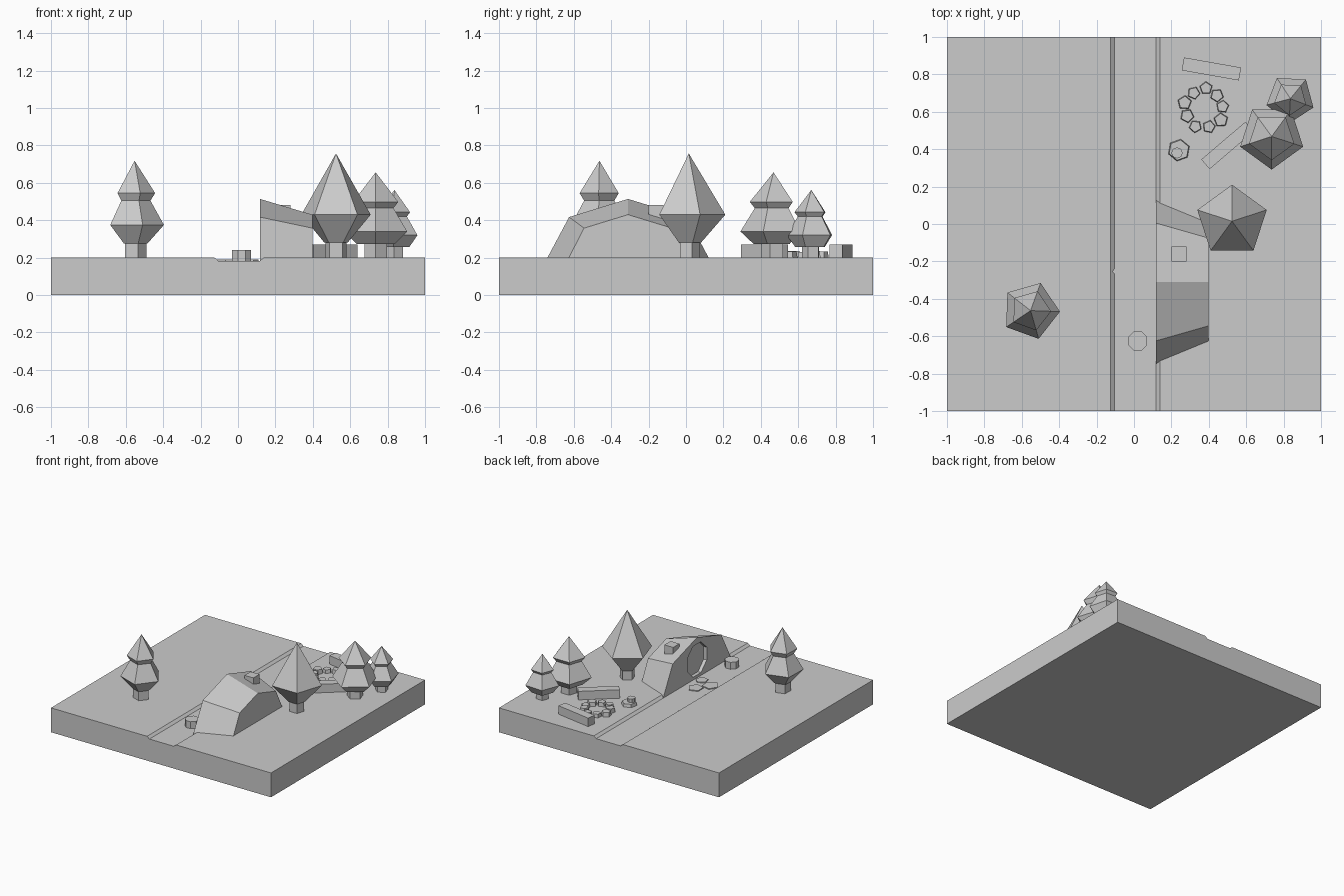
import bpy, bmesh, math, random
from mathutils import Vector, Matrix

random.seed(4)
cube = bpy.data.objects.get("Cube")
if cube:
    bpy.data.objects.remove(cube, do_unlink=True)

grey = bpy.data.materials.new("plain_grey")
grey.use_nodes = True
GREY = (0.6, 0.6, 0.6, 1)
grey.diffuse_color = GREY
grey.node_tree.nodes["Principled BSDF"].inputs["Base Color"].default_value = GREY


def finish(name, bm):
    bmesh.ops.recalc_face_normals(bm, faces=bm.faces)
    mesh = bpy.data.meshes.new(name)
    bm.to_mesh(mesh)
    bm.free()
    mesh.materials.append(grey)
    ob = bpy.data.objects.new(name, mesh)
    bpy.context.collection.objects.link(ob)
    return ob


def loft(name, rings):
    """Closed solid skinned through rings of equal point count."""
    bm = bmesh.new()
    loops = [[bm.verts.new(p) for p in ring] for ring in rings]
    for a, b in zip(loops, loops[1:]):
        for i in range(len(a)):
            j = (i + 1) % len(a)
            bm.faces.new((a[i], a[j], b[j], b[i]))
    bm.faces.new(loops[0][::-1])
    bm.faces.new(loops[-1])
    bmesh.ops.remove_doubles(bm, verts=bm.verts, dist=0.0005)
    return finish(name, bm)


def lathe(name, x, y, profile, sides, turn=0):
    """Faceted upright solid from (radius, height) pairs."""
    angles = [math.radians(turn) + math.tau * i / sides for i in range(sides)]
    return loft(name, [[(x + r * math.cos(a), y + r * math.sin(a), z) for a in angles]
                       for r, z in profile])


def box(name, centre, size, turn=0):
    bm = bmesh.new()
    m = Matrix.Translation(centre) @ Matrix.Rotation(math.radians(turn), 4, 'Z')
    bmesh.ops.create_cube(bm, size=1, matrix=m @ Matrix.Diagonal((*size, 1)))
    return finish(name, bm)


# Ground slab with a sunken path
section = [(-1, 0), (1, 0), (1, 0.2), (0.138, 0.2), (0.117, 0.183),
           (-0.105, 0.183), (-0.126, 0.2), (-1, 0.2)]
loft("ground", [[(x, y, z) for x, z in section] for y in (-1, 1)])

# Earth mound house, shrinking toward its rear
def arch(x, foot, knee, knee_z, top_z):
    mid = -0.31
    return [(x, mid - foot, 0.183), (x, mid - knee, knee_z), (x, mid, top_z),
            (x, mid + knee, knee_z), (x, mid + foot, 0.183)]

mound = loft("mound_house", [arch(0.117, 0.44, 0.315, 0.417, 0.514),
                             arch(0.397, 0.325, 0.235, 0.358, 0.43)])

# Recessed octagonal doorway
ring = [math.tau * (i + 0.5) / 8 for i in range(8)]
cutter = loft("doorway_cutter", [[(x, -0.31 + 0.137 * math.cos(a), 0.333 + 0.137 * math.sin(a))
                                  for a in ring] for x in (0.05, 0.145)])
cutter.hide_render = True
cutter.hide_viewport = True
cut = mound.modifiers.new("doorway", 'BOOLEAN')
cut.operation = 'DIFFERENCE'
cut.solver = 'EXACT'
cut.object = cutter

box("chimney", (0.24, -0.16, 0.42), (0.08, 0.08, 0.125))
lathe("barrel", 0.02, -0.625, [(0.055, 0.18), (0.055, 0.24)], 8, 22.5)

# Flat stepping stones before the door
for i, (x, y, r) in enumerate([(0.02, -0.15, 0.06), (-0.05, -0.25, 0.065), (0.06, -0.29, 0.05)]):
    lathe(f"stepping_stone_{i + 1}", x, y, [(r, 0.18), (r, 0.19)], 5, 40 * i)


# Trees: pentagonal trunks and crowns
def tree(name, x, y, turn, trunk, crown):
    lathe(name + "_trunk", x, y, [(trunk, 0.19), (trunk, crown[0][1] + 0.02)], 5, turn)
    lathe(name + "_crown", x, y, crown, 5, turn)

tree("cone_tree", 0.524, 0.015, 90, 0.058,
     [(0.065, 0.28), (0.195, 0.43), (0, 0.757)])
tree("left_tier_tree", -0.553, -0.463, -2, 0.063,
     [(0.07, 0.277), (0.157, 0.375), (0.085, 0.505), (0.11, 0.545), (0, 0.718)])
tree("large_tier_tree", 0.736, 0.468, -90, 0.063,
     [(0.105, 0.272), (0.177, 0.34), (0.1, 0.465), (0.127, 0.498), (0, 0.656)])
tree("small_tier_tree", 0.836, 0.67, -93, 0.05,
     [(0.085, 0.256), (0.132, 0.32), (0.072, 0.42), (0.09, 0.443), (0, 0.562)])

# Camp seats and stool
box("rear_bench", (0.414, 0.829, 0.232), (0.31, 0.07, 0.076), -10)
box("side_bench", (0.5, 0.42, 0.232), (0.31, 0.068, 0.076), 40.5)
lathe("stool", 0.24, 0.395, [(0.062, 0.19), (0.055, 0.225)], 6, 20)
lathe("cup", 0.23, 0.38, [(0.03, 0.22), (0.03, 0.255)], 8)

# Ring of fire stones
for i in range(9):
    a = math.tau * i / 9 + 0.08
    out = 0.103 + random.uniform(-0.008, 0.008)
    r = random.uniform(0.036, 0.042)
    lathe(f"fire_stone_{i + 1}", 0.375 + out * math.cos(a), 0.62 + out * math.sin(a),
          [(r, 0.19), (r * 0.85, random.uniform(0.225, 0.238))], 5, random.uniform(0, 72))
